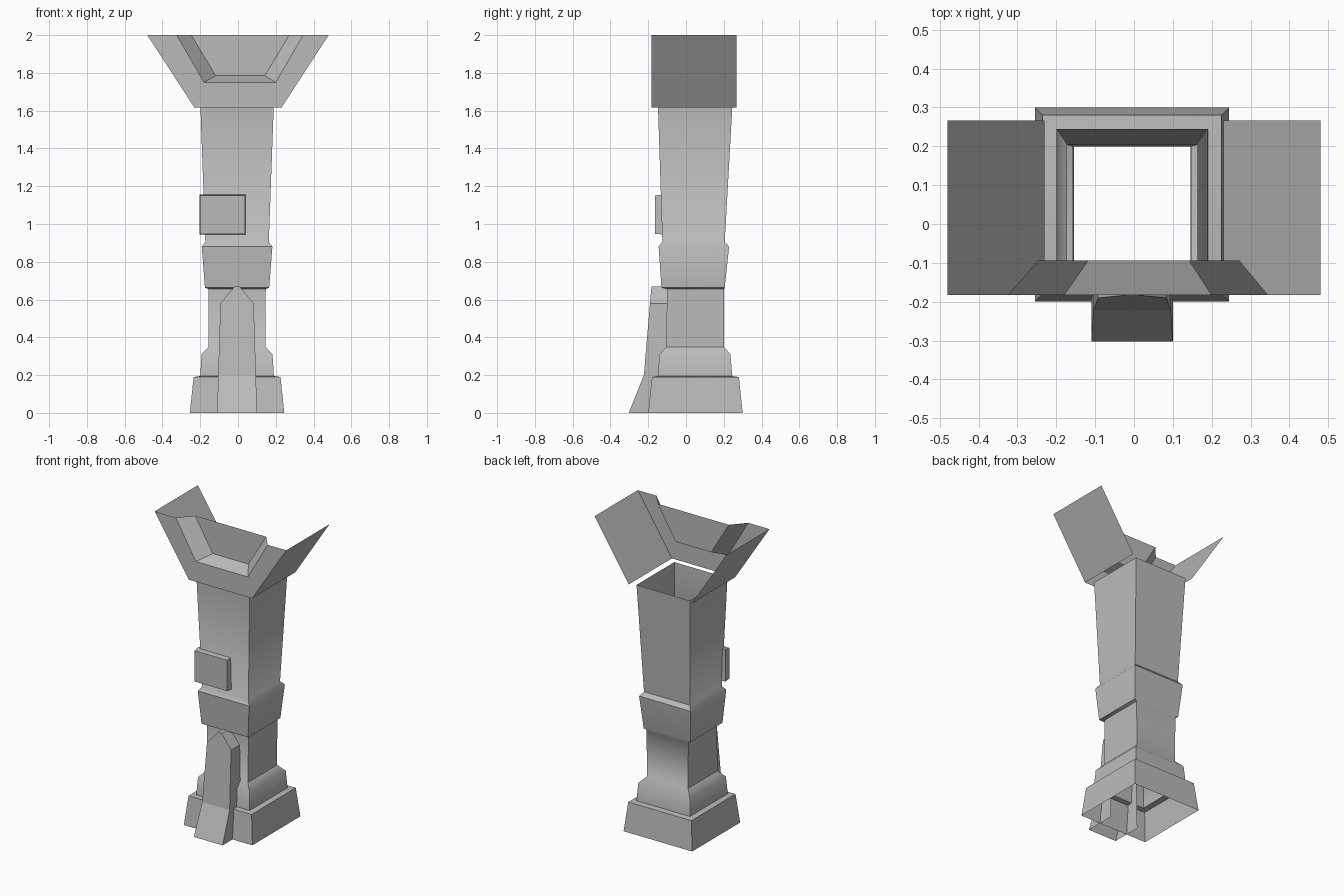
import bpy, bmesh, math

cube = bpy.data.objects.get("Cube")
if cube:
    bpy.data.objects.remove(cube, do_unlink=True)

grey = bpy.data.materials.new("stone_grey")
grey.use_nodes = True
colour = (0.5, 0.5, 0.5, 1)
grey.diffuse_color = colour
grey.node_tree.nodes["Principled BSDF"].inputs["Base Color"].default_value = colour

CX = -0.005  # the column sits slightly off centre


def loft(name, rings, closed=True, cap_start=False, cap_end=False, smooth=None):
    """Join matching rings of points with quads."""
    bm = bmesh.new()
    rows = [[bm.verts.new(p) for p in ring] for ring in rings]
    count = len(rows[0])
    for a, b in zip(rows, rows[1:]):
        for i in range(count if closed else count - 1):
            j = (i + 1) % count
            bm.faces.new((a[i], a[j], b[j], b[i]))
    if cap_start:
        bm.faces.new(rows[0][::-1])
    if cap_end:
        bm.faces.new(rows[-1])
    mesh = bpy.data.meshes.new(name)
    bm.to_mesh(mesh)
    bm.free()
    mesh.materials.append(grey)
    obj = bpy.data.objects.new(name, mesh)
    bpy.context.collection.objects.link(obj)
    if smooth:
        bpy.ops.object.select_all(action='DESELECT')
        obj.select_set(True)
        bpy.context.view_layer.objects.active = obj
        bpy.ops.object.shade_smooth_by_angle(angle=math.radians(smooth))
    return obj


def rectangle(z, half, front, back):
    l, r = CX - half, CX + half
    return [(l, front, z), (r, front, z), (r, back, z), (l, back, z)]


# Hollow column: base, step, shaft, bulge and flaring upper shaft
column = [
    (0, .25, -.2, .3), (.19, .23, -.18, .28), (.195, .195, -.15, .245),
    (.31, .188, -.14, .235), (.35, .15, -.105, .2), (.655, .152, -.1, .2),
    (.663, .17, -.13, .205), (.88, .187, -.145, .228), (.905, .168, -.125, .205),
    (1.617, .194, -.148, .245),
]
loft("column", [rectangle(*r) for r in column], smooth=42)

# Pointed front guard, open at the bottom and back
half_outline = [(.105, 0), (.1, .2), (.088, .58), (.014, .668)]
outline = half_outline + [(-x, z) for x, z in reversed(half_outline)]


def guard_front(z):
    if z < .2:
        return -.303 + .08 * z / .2
    return -.223 + .04 * (z - .2) / .468


guard = loft("front_guard",
             [[(CX + x, guard_front(z), z) for x, z in outline],
              [(CX + x, -.1, z) for x, z in outline]], closed=False)
bm = bmesh.new()
bm.from_mesh(guard.data)
bm.verts.ensure_lookup_table()
for i in range(3):  # front face as strips between mirrored points
    bm.faces.new([bm.verts[k] for k in (i, i + 1, 6 - i, 7 - i)])
bmesh.ops.recalc_face_normals(bm, faces=bm.faces)
bm.to_mesh(guard.data)
bm.free()

# Small plate on the front of the shaft
loft("front_plate",
     [[(l, y, b), (r, y, b), (r, y, t), (l, y, t)] for y, l, r, b, t in
      [(-.165, -.2, .036, .947, 1.15), (-.12, -.204, .041, .945, 1.157)]],
     cap_start=True, cap_end=True)


# Collar front with a recessed panel
def cup(y, top, bottom, z, shift=0):
    return [(shift - top, y, 2), (shift - bottom, y, z),
            (shift + bottom, y, z), (shift + top, y, 2)]


loft("collar_front",
     [cup(-.183, .48, .231, 1.617), cup(-.183, .335, .19, 1.75, .01),
      cup(-.094, .259, .13, 1.785, .012)], closed=False, cap_end=True)

# Slanting side flaps
for name, side in (("left_flap", 1), ("right_flap", -1)):
    foot, tip = side * .231, side * .48
    loft(name, [[(foot, -.183, 1.617), (tip, -.183, 2)],
                [(foot, .267, 1.617), (tip, .267, 2)]], closed=False)
